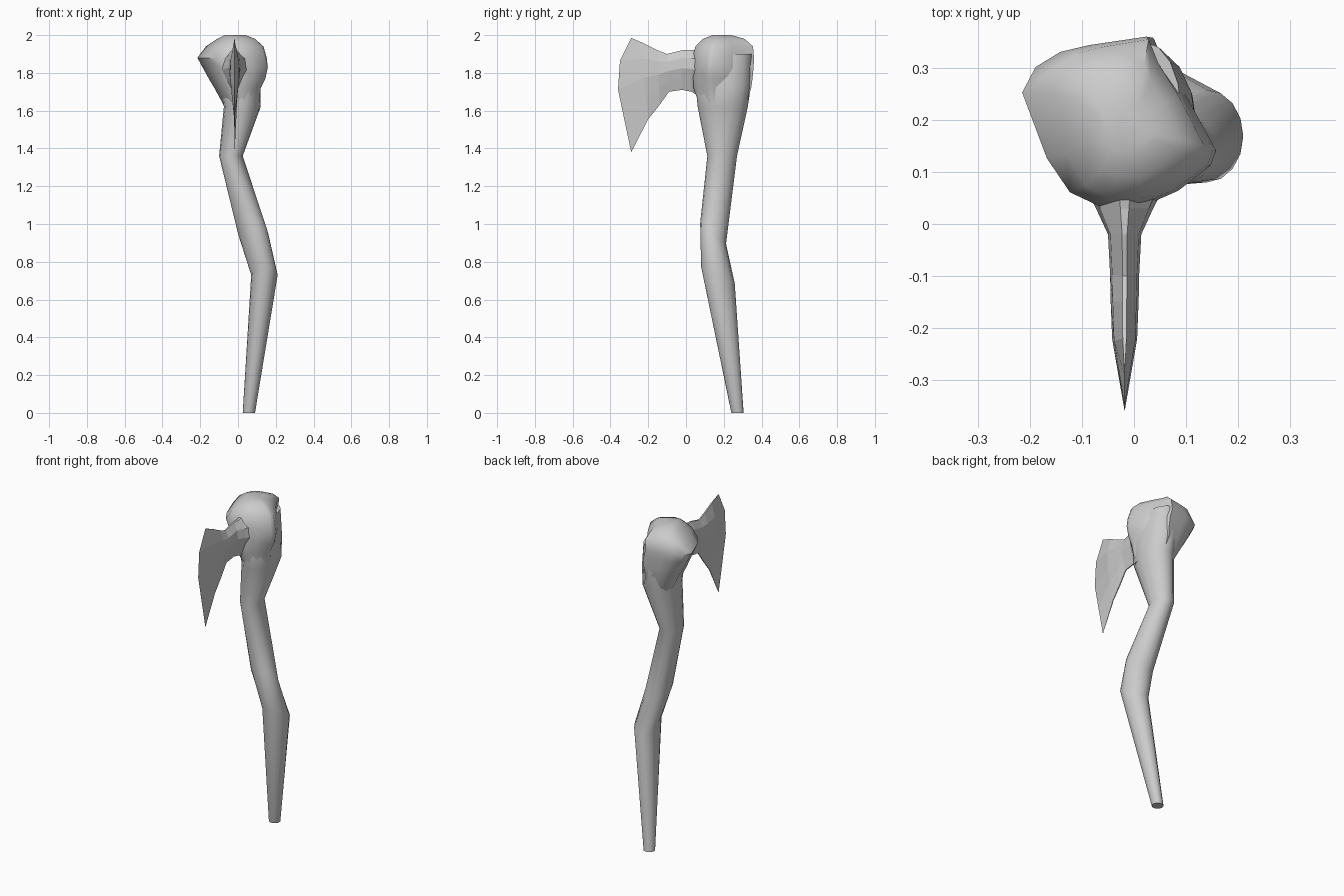
import bpy
import bmesh
from math import cos, sin, pi, radians

cube = bpy.data.objects.get("Cube")
if cube:
    bpy.data.objects.remove(cube, do_unlink=True)

stone = bpy.data.materials.new("plain grey")
stone.use_nodes = True
GREY = (0.6, 0.6, 0.6, 1)
stone.diffuse_color = GREY
stone.node_tree.nodes["Principled BSDF"].inputs["Base Color"].default_value = GREY


def loft(name, rings, smooth_angle=None):
    """Skin a list of equal-length point rings and cap both ends."""
    bm = bmesh.new()
    rows = [[bm.verts.new(p) for p in ring] for ring in rings]
    n = len(rows[0])
    for a, b in zip(rows, rows[1:]):
        for i in range(n):
            j = (i + 1) % n
            bm.faces.new((a[i], a[j], b[j], b[i]))
    bm.faces.new(rows[0][::-1])
    bm.faces.new(rows[-1])
    bmesh.ops.remove_doubles(bm, verts=bm.verts, dist=0.0005)
    bmesh.ops.recalc_face_normals(bm, faces=bm.faces)
    mesh = bpy.data.meshes.new(name)
    bm.to_mesh(mesh)
    bm.free()
    mesh.materials.append(stone)
    obj = bpy.data.objects.new(name, mesh)
    bpy.context.collection.objects.link(obj)
    if smooth_angle:
        bpy.ops.object.select_all(action="DESELECT")
        obj.select_set(True)
        bpy.context.view_layer.objects.active = obj
        bpy.ops.object.shade_smooth_by_angle(angle=radians(smooth_angle))
    return obj


def fit(outline, z, x0, x1, y0, y1, tilt=0):
    """Place a unit outline in a bounding box, tilted along y."""
    return [(x0 + u * (x1 - x0), y0 + v * (y1 - y0),
             z + tilt * (v - 0.5) * (y1 - y0)) for u, v in outline]


# Crooked handle: height, x range, y range, tilt of the joint
circle = [(0.5 + 0.5 * cos(2 * pi * i / 16), 0.5 + 0.5 * sin(2 * pi * i / 16))
          for i in range(16)]
handle = [
    (0.00, 0.025, 0.09, 0.24, 0.305, 0),
    (0.73, 0.07, 0.21, 0.08, 0.258, -0.5),
    (0.95, 0.00, 0.16, 0.075, 0.212, -0.8),
    (1.36, -0.10, 0.025, 0.113, 0.27, 0),
    (1.62, -0.075, 0.12, 0.062, 0.327, 0),
    (1.74, -0.09, 0.118, 0.05, 0.345, 0),
    (1.90, -0.05, 0.09, 0.09, 0.35, 0),
]
loft("handle", [fit(circle, *s) for s in handle], 40)

# Knobbly head with an irregular plan
plan = [(0, 0.67), (0.07, 0.82), (0.2, 0.91), (0.35, 0.95), (0.65, 1),
        (0.71, 0.85), (0.84, 0.64), (1, 0.33), (0.97, 0.24), (0.79, 0.09),
        (0.6, 0), (0.4, 0), (0.25, 0.08), (0.13, 0.28)]
head = [
    (1.60, -0.06, 0.11, 0.08, 0.31),
    (1.72, -0.125, 0.12, 0.04, 0.345),
    (1.77, -0.155, 0.145, 0.038, 0.352),
    (1.83, -0.188, 0.158, 0.035, 0.358),
    (1.88, -0.215, 0.152, 0.035, 0.36),
    (1.94, -0.17, 0.135, 0.05, 0.355),
    (1.98, -0.11, 0.09, 0.09, 0.31),
    (2.00, -0.07, 0.04, 0.14, 0.24),
]
loft("head", [fit(plan, *s) for s in head], 50)

# Axe blade: top y and z, bottom y and z, half thickness, edge bulge
blade = [
    (0.09, 1.93, 0.09, 1.66, 0.085, 0),
    (0.03, 1.92, 0.03, 1.70, 0.055, 0),
    (-0.02, 1.92, -0.02, 1.71, 0.032, 0),
    (-0.10, 1.90, -0.09, 1.70, 0.028, 0),
    (-0.15, 1.92, -0.14, 1.63, 0.027, 0),
    (-0.22, 1.955, -0.20, 1.555, 0.024, 0.01),
    (-0.29, 1.985, -0.29, 1.38, 0, 0.07),
]


def blade_ring(yt, zt, yb, zb, half, bulge):
    def point(f, side, swell):
        return (-0.018 + side * half, yt + f * (yb - yt) - bulge * swell,
                zt + f * (zb - zt))
    flank = [(0.2, 0.85, 0.85), (0.45, 1, 1), (0.7, 0.6, 0.55)]
    left = [point(f, w, s) for f, w, s in flank]
    right = [point(f, -w, s) for f, w, s in reversed(flank)]
    return [point(0, 0.15, 0)] + left + [point(1, 0.1, 0), point(1, -0.1, 0)] \
        + right + [point(0, -0.15, 0)]


# The cutting edge collapses to a line, so its end cap is dropped
blade_obj = loft("blade", [blade_ring(*s) for s in blade[:-1]])
bm = bmesh.new()
bm.from_mesh(blade_obj.data)
edge = blade_ring(*blade[-1])
last = blade_ring(*blade[-2])
bm.faces.ensure_lookup_table()
bmesh.ops.delete(bm, geom=[f for f in bm.faces if len(f.verts) > 4 and
                           f.calc_center_median().y < 0], context="FACES_ONLY")
root = [min(bm.verts, key=lambda v: sum((v.co[k] - p[k]) ** 2 for k in range(3)))
        for p in last]
tips = [bm.verts.new(p) for p in edge]
for i in range(len(root)):
    j = (i + 1) % len(root)
    bm.faces.new((root[i], root[j], tips[j], tips[i]))
bmesh.ops.remove_doubles(bm, verts=bm.verts, dist=0.0005)
bmesh.ops.recalc_face_normals(bm, faces=bm.faces)
bm.to_mesh(blade_obj.data)
bm.free()
